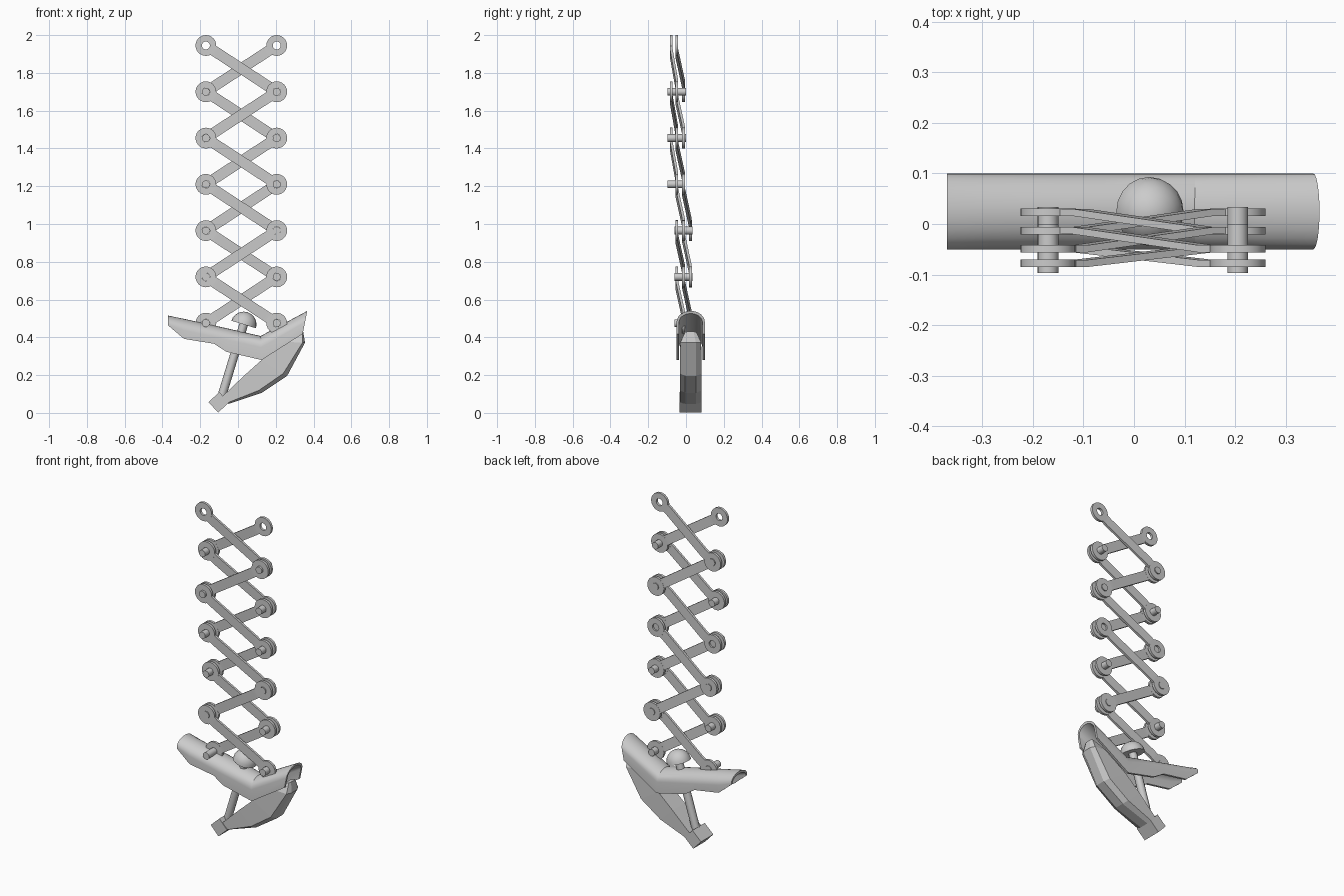
import bpy, bmesh, math
from mathutils import Vector, Matrix

if "Cube" in bpy.data.objects:
    bpy.data.objects.remove(bpy.data.objects["Cube"])

XL, XR = -0.17, 0.205
Z0, STEP = 0.475, 0.245
PLANES = [-0.078, -0.049, -0.013, 0.023]
T = 0.015
YC = 0.025


def finish(name, bm, smooth=None):
    bmesh.ops.recalc_face_normals(bm, faces=bm.faces[:])
    me = bpy.data.meshes.new(name)
    bm.to_mesh(me)
    bm.free()
    ob = bpy.data.objects.new(name, me)
    bpy.context.collection.objects.link(ob)
    if smooth:
        bpy.ops.object.select_all(action='DESELECT')
        ob.select_set(True)
        bpy.context.view_layer.objects.active = ob
        bpy.ops.object.shade_smooth_by_angle(angle=math.radians(smooth))
    return ob


def loft(bm, rings, caps=True, closed=True, loop=False):
    """Skin a list of rings of points with quads."""
    vs = [[bm.verts.new(p) for p in r] for r in rings]
    n = len(vs[0])
    pairs = list(zip(vs, vs[1:])) + ([(vs[-1], vs[0])] if loop else [])
    for a, b in pairs:
        for i in range(n if closed else n - 1):
            j = (i + 1) % n
            bm.faces.new((a[i], a[j], b[j], b[i]))
    if caps and not loop:
        bm.faces.new(vs[0])
        bm.faces.new(vs[-1])


def circle(x, y, z, r, n=24):
    return [(x + r * math.cos(2 * math.pi * i / n), y,
             z + r * math.sin(2 * math.pi * i / n)) for i in range(n)]


# Scissor link: two ring eyes joined by a bar that steps between planes
def link(name, x0, z0, y0, x1, z1, y1):
    bm = bmesh.new()
    for x, z, y in ((x0, z0, y0), (x1, z1, y1)):
        f, b = y - T / 2, y + T / 2
        loft(bm, [circle(x, f, z, 0.055), circle(x, b, z, 0.055),
                  circle(x, b, z, 0.021), circle(x, f, z, 0.021)], loop=True)
    d = Vector((x1 - x0, 0, z1 - z0))
    length = d.length
    d.normalize()
    side = Vector((-d.z, 0, d.x)) * 0.028
    rings = []
    for u, y in ((0.035, y0), (0.075, y0), (length - 0.075, y1), (length - 0.035, y1)):
        c = Vector((x0, y, z0)) + d * u
        t = Vector((0, T / 2 - 0.0005, 0))
        rings.append([c + side - t, c - side - t, c - side + t, c + side + t])
    loft(bm, rings)
    finish(name, bm, 30)


# Six crossed pairs, the lower three set one plane further back
for k in range(6):
    zt = Z0 + STEP * (6 - k)
    g = k // 3
    a, b = (XL, XR) if k % 3 != 1 else (XR, XL)
    link(f"front_link_{k}", a, zt, PLANES[g], b, zt - STEP, PLANES[g + 1])
    link(f"rear_link_{k}", b, zt, PLANES[g + 1], a, zt - STEP, PLANES[g + 2])

# Hinge pins
spans = [(-0.06, 0.034), (-0.062, 0.034), (-0.062, 0.034),
         (-0.097, -0.015), (-0.097, 0.0), (-0.097, 0.0)]
for k, (f, b) in enumerate(spans):
    for side, x in (("left", XL), ("right", XR)):
        bm = bmesh.new()
        z = Z0 + STEP * k
        loft(bm, [circle(x, f, z, 0.0205), circle(x, b, z, 0.0205)])
        finish(f"pin_{side}_{k}", bm, 30)

# Upper jaw: bent arched channel, open underneath
stations = [(-0.37, 0.515, -0.37, 0.463), (-0.286, 0.498, -0.286, 0.392),
            (-0.127, 0.463, -0.127, 0.366), (-0.06, 0.448, -0.06, 0.323),
            (0.12, 0.407, 0.125, 0.28), (0.367, 0.54, 0.342, 0.418)]


def arch(xt, zt, xb, zb, half, inset):
    h = zt - zb
    drop = min(0.06, h * 0.85)
    pts = []
    prof = [(-1, None)] + [(-math.cos(math.pi * i / 12), 1 - math.sin(math.pi * i / 12))
                           for i in range(13)] + [(1, None)]
    for c, s in prof:
        depth = h if s is None else inset + s * (drop - inset)
        f = depth / h
        pts.append((xt + (xb - xt) * f, YC + c * half, zt - depth))
    return pts


bm = bmesh.new()
rings = [arch(*s, 0.075, 0) + arch(*s, 0.062, 0.014)[::-1] for s in stations]
loft(bm, rings, caps=False)
n = len(rings[0])
bm.verts.ensure_lookup_table()
for base in (0, (len(rings) - 1) * n):
    for i in range(n // 2 - 1):
        bm.faces.new([bm.verts[base + q] for q in (i, i + 1, n - 2 - i, n - 1 - i)])
finish("upper_jaw", bm, 25)

# Lower jaw: tapering keel with a narrow outer face (outer point, inner point)
keel = [((0.345, 0.43), (0.31, 0.42), 0.03), ((0.355, 0.372), (0.265, 0.375), 0.055),
        ((0.26, 0.196), (0.125, 0.28), 0.058), ((0.125, 0.106), (0.03, 0.195), 0.058),
        ((-0.05, 0.048), (-0.085, 0.085), 0.056)]
bm = bmesh.new()
rings = []
for o, i, w in keel:
    ring = []
    for f, s in ((0, -0.5), (0.15, -1), (1, -1), (1, 1), (0.15, 1), (0, 0.5)):
        ring.append((o[0] + (i[0] - o[0]) * f, YC + s * w, o[1] + (i[1] - o[1]) * f))
    rings.append(ring)
loft(bm, rings)
finish("lower_jaw", bm)

# Tilted block at the foot
bm = bmesh.new()
bmesh.ops.create_cube(bm, size=1, matrix=Matrix.Translation((-0.102, YC - 0.002, 0.056))
                      @ Matrix.Rotation(math.radians(-43), 4, 'Y')
                      @ Matrix.Diagonal((0.078, 0.116, 0.075, 1)))
finish("foot_block", bm)

# Rod and domed cap
low, top = Vector((-0.09, YC, 0.075)), Vector((0.03, YC, 0.468))
axis = (top - low).normalized()
tilt = axis.to_track_quat('Z', 'Y').to_matrix().to_4x4()
bm = bmesh.new()
bmesh.ops.create_cone(bm, cap_ends=True, segments=8, radius1=0.023, radius2=0.023,
                      depth=(top - low).length,
                      matrix=Matrix.Translation((low + top) / 2) @ tilt)
finish("rod", bm, 50)
bm = bmesh.new()
bmesh.ops.create_uvsphere(bm, u_segments=20, v_segments=12, radius=0.068)
bmesh.ops.bisect_plane(bm, geom=bm.verts[:] + bm.edges[:] + bm.faces[:], dist=1e-5,
                       plane_co=(0, 0, 0), plane_no=(0, 0, 1), clear_inner=True)
bmesh.ops.holes_fill(bm, edges=[e for e in bm.edges if e.is_boundary], sides=0)
bmesh.ops.transform(bm, matrix=Matrix.Translation(top) @ tilt, verts=bm.verts[:])
finish("dome_cap", bm, 30)
